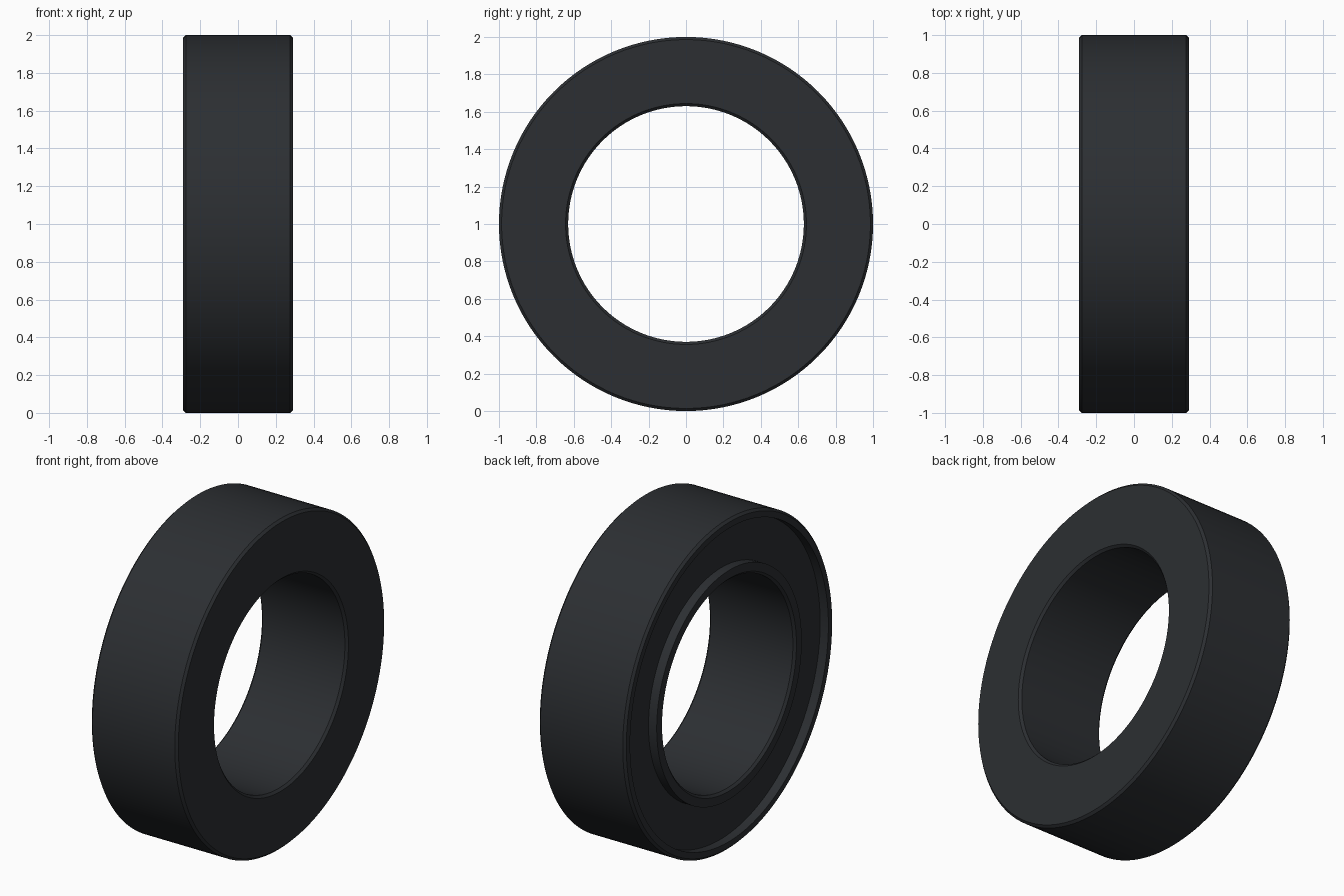
import bpy, bmesh, math

if "Cube" in bpy.data.objects:
    bpy.data.objects.remove(bpy.data.objects["Cube"])

SEGMENTS = 128
R_OUT, R_IN, HALF_W, C = 1.0, 0.63, 0.29, 0.014
DEPTH, GROOVE_OUT, GROOVE_IN = 0.055, 0.95, 0.695

# Closed cross-section (x, radius): chamfered ring with a groove in the -x face
profile = [
    (-HALF_W + C, R_OUT), (HALF_W - C, R_OUT),
    (HALF_W, R_OUT - C), (HALF_W, R_IN + C),
    (HALF_W - C, R_IN), (-HALF_W + C, R_IN),
    (-HALF_W, R_IN + C), (-HALF_W, GROOVE_IN),
    (-HALF_W + DEPTH, GROOVE_IN), (-HALF_W + DEPTH, GROOVE_OUT),
    (-HALF_W, GROOVE_OUT), (-HALF_W, R_OUT - C),
]

# Spin the section about the x axis
bm = bmesh.new()
rings = []
for i in range(SEGMENTS):
    a = 2 * math.pi * i / SEGMENTS
    rings.append([bm.verts.new((x, r * math.sin(a), 1 + r * math.cos(a))) for x, r in profile])
n = len(profile)
for i in range(SEGMENTS):
    p, q = rings[i], rings[(i + 1) % SEGMENTS]
    for j in range(n):
        k = (j + 1) % n
        bm.faces.new((p[j], p[k], q[k], q[j]))
bmesh.ops.recalc_face_normals(bm, faces=bm.faces)
mesh = bpy.data.meshes.new("ring")
bm.to_mesh(mesh)
bm.free()

ring = bpy.data.objects.new("ring", mesh)
bpy.context.collection.objects.link(ring)

# Dark rubber colour
mat = bpy.data.materials.new("dark_rubber")
mat.diffuse_color = (0.025, 0.028, 0.032, 1)
mat.use_nodes = True
mat.node_tree.nodes["Principled BSDF"].inputs["Base Color"].default_value = mat.diffuse_color
mesh.materials.append(mat)

# Smooth round surfaces, crisp edges
bpy.context.view_layer.objects.active = ring
ring.select_set(True)
bpy.ops.object.shade_smooth_by_angle(angle=math.radians(30))
